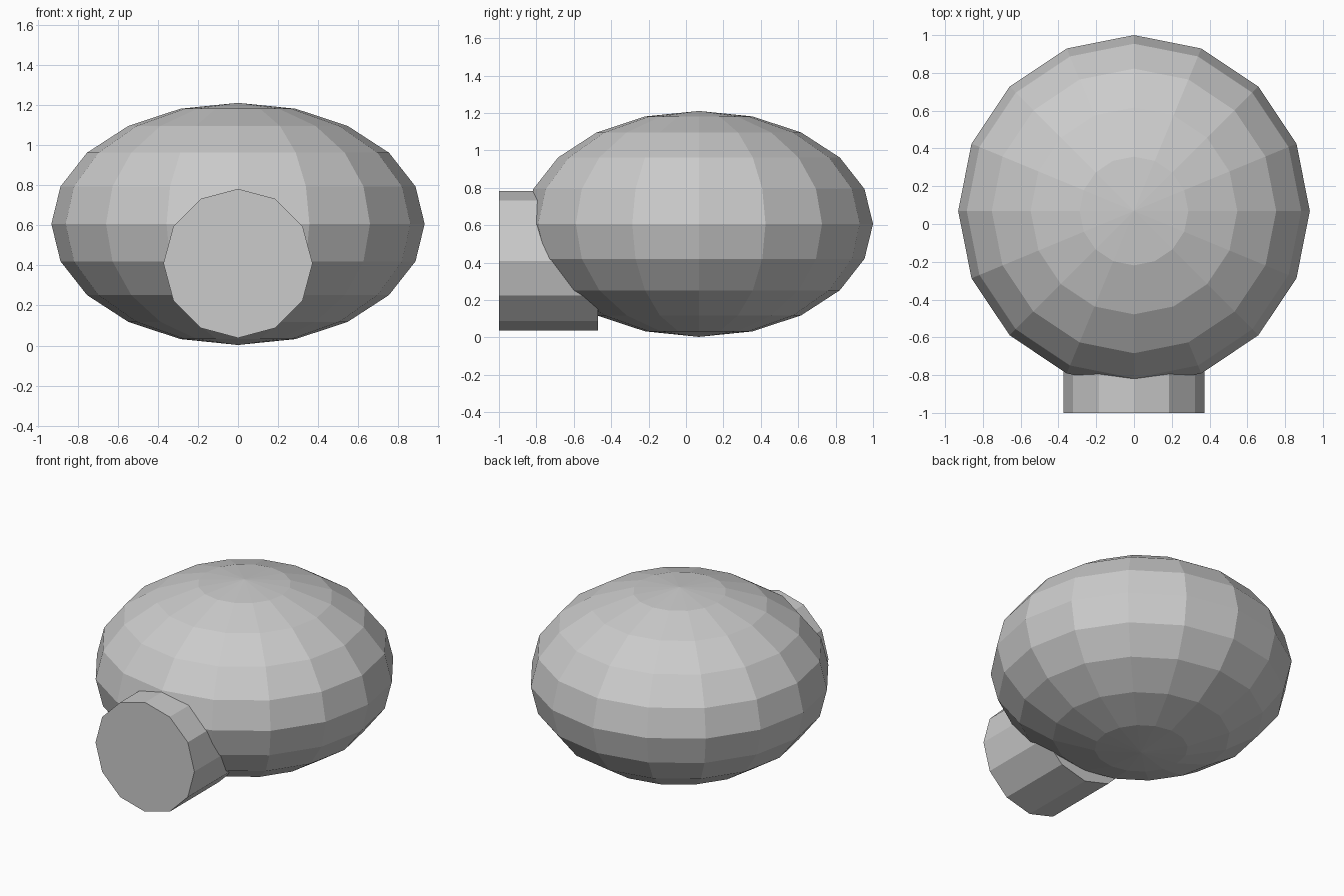
import bpy
import math

if "Cube" in bpy.data.objects:
    bpy.data.objects.remove(bpy.data.objects["Cube"])

# Flattened low-poly dome
R, H = 0.931, 0.604
bpy.ops.mesh.primitive_uv_sphere_add(segments=16, ring_count=10, radius=1,
                                     location=(0, 1 - R, H + 0.003))
dome = bpy.context.object
dome.name = "dome"
dome.scale = (R, R, H)
bpy.ops.object.transform_apply(location=False, rotation=False, scale=True)

# Twelve-sided entrance tunnel pushed into the front of the dome
FRONT, BACK = -1.0, -0.47
bpy.ops.mesh.primitive_cylinder_add(vertices=12, radius=0.372, depth=BACK - FRONT,
                                    location=(0, (FRONT + BACK) / 2, 0.41),
                                    rotation=(math.pi / 2, 0, 0))
tunnel = bpy.context.object
tunnel.name = "entrance_tunnel"

for part in (dome, tunnel):
    part.data.shade_flat()
